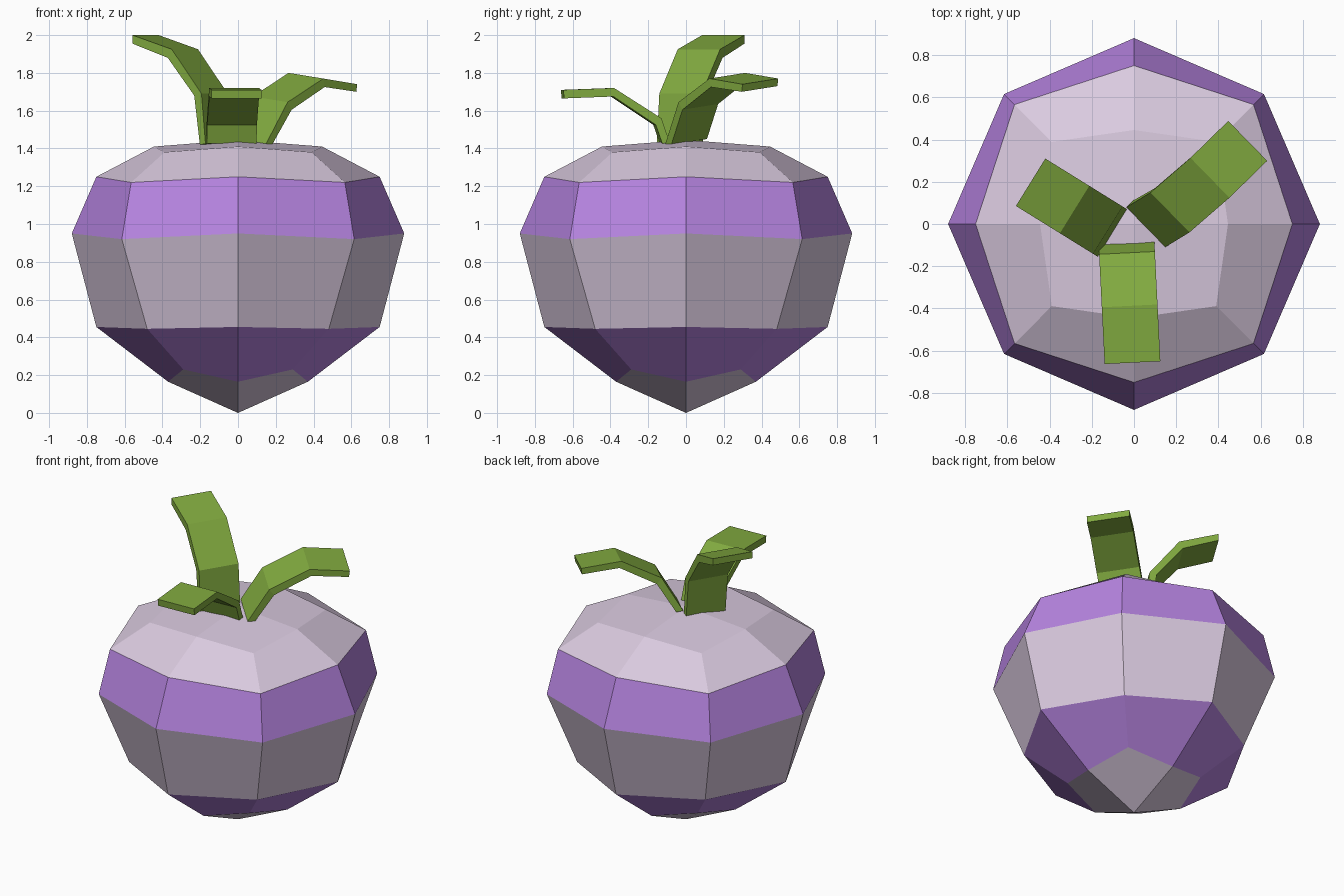
import bpy
from math import cos, sin, pi

if "Cube" in bpy.data.objects:
    bpy.data.objects.remove(bpy.data.objects["Cube"])


def material(name, rgb):
    m = bpy.data.materials.new(name)
    m.diffuse_color = (*rgb, 1)
    m.use_nodes = True
    m.node_tree.nodes["Principled BSDF"].inputs["Base Color"].default_value = m.diffuse_color
    return m


cream = material("cream_skin", (0.70, 0.59, 0.74))
purple = material("purple_skin", (0.47, 0.23, 0.75))
green = material("leaf_green", (0.22, 0.40, 0.05))


def make_object(name, verts, faces, mats, indices=None):
    mesh = bpy.data.meshes.new(name)
    mesh.from_pydata(verts, [], faces)
    for m in mats:
        mesh.materials.append(m)
    for i, k in enumerate(indices or []):
        mesh.polygons[i].material_index = k
    mesh.update()
    ob = bpy.data.objects.new(name, mesh)
    bpy.context.collection.objects.link(ob)
    return ob


# Root: eight-sided rings (radius, z on the axes, radius, z on the diagonals)
rings = [(0.37, 0.165, 0.41, 0.23),
         (0.75, 0.455, 0.68, 0.445),
         (0.88, 0.95, 0.87, 0.92),
         (0.75, 1.25, 0.80, 1.22),
         (0.445, 1.41, 0.55, 1.38)]
band_colour = [1, 0, 1, 0]
verts, faces, colours = [], [], []
for ra, za, rd, zd in rings:
    for k in range(8):
        r, z = (rd, zd) if k % 2 else (ra, za)
        verts.append((r * cos(k * pi / 4), r * sin(k * pi / 4), z))
for i, colour in enumerate(band_colour):
    for k in range(8):
        n = (k + 1) % 8
        faces.append((8 * i + k, 8 * i + n, 8 * i + 8 + n, 8 * i + 8 + k))
        colours.append(colour)
# Bottom tip and crown, four quads each
tip, crown = len(verts), len(verts) + 1
verts += [(0, 0, 0), (0, 0, 1.445)]
top = 8 * (len(rings) - 1)
for k in range(0, 8, 2):
    n = (k + 2) % 8
    faces += [(tip, n, k + 1, k), (crown, top + k, top + k + 1, top + n)]
    colours += [0, 0]
make_object("turnip_root", verts, faces, [cream, purple], colours)


def leaf(name, d, upper, lower, shift, tilt=0.0, half=0.132):
    """Bent strip: profiles are (distance along d, z), shift is the sideways centre."""
    px, py = -d[1], d[0]
    verts, faces = [], []
    for (su, zu), (sl, zl), t in zip(upper, lower, shift):
        for s, z, side in ((su, zu, -1), (su, zu, 1), (sl, zl, 1), (sl, zl, -1)):
            w = t + side * half
            verts.append((d[0] * s + px * w, d[1] * s + py * w, z + tilt * side))
    for i in range(len(upper) - 1):
        for k in range(4):
            n = (k + 1) % 4
            faces.append((4 * i + k, 4 * i + 4 + k, 4 * i + 4 + n, 4 * i + n))
    e = len(verts) - 4
    faces += [(0, 1, 2, 3), (e + 3, e + 2, e + 1, e)]
    return make_object(name, verts, faces, [green])


# Leaves
leaf("front_leaf", (0.05, -0.999),
     [(0.09, 1.43), (0.135, 1.56), (0.386, 1.72), (0.655, 1.71)],
     [(0.13, 1.425), (0.165, 1.525), (0.39, 1.675), (0.65, 1.665)],
     [-0.04] * 4)
leaf("left_leaf", (-0.85, 0.527),
     [(0.065, 1.425), (0.09, 1.69), (0.275, 1.925), (0.52, 2.0)],
     [(0.10, 1.42), (0.135, 1.68), (0.30, 1.88), (0.52, 1.955)],
     [0.09] * 4)
leaf("right_leaf", (0.715, 0.699),
     [(0.03, 1.44), (0.16, 1.66), (0.41, 1.785), (0.66, 1.755)],
     [(0.075, 1.435), (0.19, 1.62), (0.42, 1.74), (0.655, 1.715)],
     [-0.05, -0.08, -0.095, -0.095], tilt=0.015)
